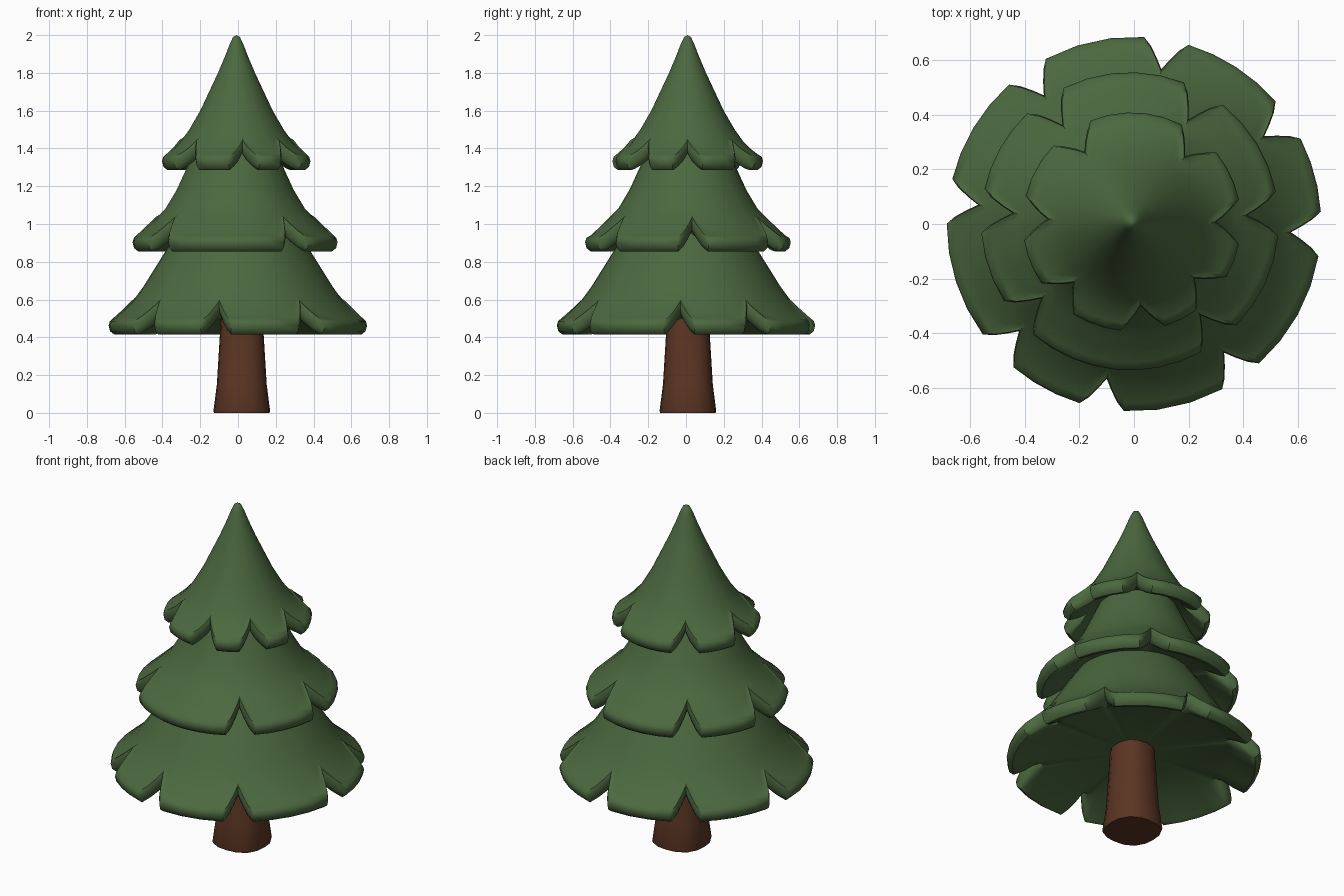
import bpy, bmesh
from math import sin, cos, pi, radians

cube = bpy.data.objects.get("Cube")
if cube:
    bpy.data.objects.remove(cube, do_unlink=True)


def make_material(name, rgb):
    mat = bpy.data.materials.new(name)
    mat.use_nodes = True
    mat.diffuse_color = (*rgb, 1)
    bsdf = mat.node_tree.nodes["Principled BSDF"]
    bsdf.inputs["Base Color"].default_value = (*rgb, 1)
    bsdf.inputs["Roughness"].default_value = 0.9
    return mat


leaf_green = make_material("leaf green", (0.072, 0.140, 0.050))
bark_brown = make_material("bark brown", (0.105, 0.036, 0.017))


def height_at(profile, r):
    """Height of the sloping needle surface at radius r."""
    for (r0, z0), (r1, z1) in zip(profile, profile[1:]):
        if r <= r1:
            return z0 + (z1 - z0) * (r - r0) / (r1 - r0)
    return profile[-1][1]


def loft(name, columns, top, bottom, mat, angle):
    """Join a closed ring of vertical columns into a capped, smooth solid."""
    bm = bmesh.new()
    grid = [[bm.verts.new(p) for p in col] for col in columns]
    tip, base = bm.verts.new(top), bm.verts.new(bottom)
    for a, b in zip(grid, grid[1:] + grid[:1]):
        bm.faces.new((tip, a[0], b[0]))
        bm.faces.new((base, b[-1], a[-1]))
        for i in range(len(a) - 1):
            bm.faces.new((a[i], a[i + 1], b[i + 1], b[i]))
    bmesh.ops.recalc_face_normals(bm, faces=bm.faces)
    mesh = bpy.data.meshes.new(name)
    bm.to_mesh(mesh)
    bm.free()
    obj = bpy.data.objects.new(name, mesh)
    bpy.context.collection.objects.link(obj)
    mesh.materials.append(mat)
    bpy.ops.object.select_all(action='DESELECT')
    obj.select_set(True)
    bpy.context.view_layer.objects.active = obj
    bpy.ops.object.shade_smooth_by_angle(angle=radians(angle))
    return obj


def rim_samples(notches, rim, notch_r):
    """(angle, rim radius) pairs: V-shaped notches with rounded lobes between."""
    half = 0.055 / rim
    corner = rim - 0.03
    steps = [(0, notch_r), (0.5, (notch_r + corner) / 2), (1, corner), (1.5, rim)]
    angles = sorted(radians(d) for d in notches)
    samples = []
    for a, b in zip(angles, angles[1:] + [angles[0] + 2 * pi]):
        samples += [(a + s * half, r) for s, r in steps]
        start, end = a + 1.5 * half, b - 1.5 * half
        count = max(2, round((end - start) / radians(9)))
        samples += [(start + (end - start) * i / count, rim) for i in range(1, count)]
        samples += [(b - s * half, r) for s, r in reversed(steps[1:])]
    return samples


def tier(name, profile, fixed, rim, notch_r, notches, inner, centre, tip_z):
    """One skirt of branches with a thick rounded rim and hollow underside."""
    cx, cy = centre
    inner_r, inner_z = inner
    columns = []
    for ang, r_end in rim_samples(notches, rim, notch_r):
        shoulder = r_end - 0.03
        last = profile[fixed - 1][0]
        rows = list(profile[:fixed])
        for t in (0.35, 0.7, 1):
            r = last + (shoulder - last) * t
            rows.append((r, height_at(profile, r)))
        z = rows[-1][1]
        rows += [(r_end - 0.007, z - 0.014), (r_end, z - 0.037),
                 (r_end - 0.008, z - 0.068), (r_end - 0.03, z - 0.085),
                 (r_end - 0.055, z - 0.078), (inner_r, inner_z)]
        columns.append([(cx + r * cos(ang), cy + r * sin(ang), h) for r, h in rows])
    return loft(name, columns, (cx, cy, tip_z), (cx, cy, inner_z), leaf_green, 50)


# Branch tiers
tier("lower_branches",
     [(.30, .98), (.375, .87), (.45, .75), (.50, .67), (.55, .60), (.60, .55), (.655, .50)],
     4, 0.685, 0.575, (80, 34, -3, -55, -100, -137, 173, 125),
     (0.51, 0.50), (0, 0), 1.0)
tier("middle_branches",
     [(.20, 1.42), (.255, 1.30), (.31, 1.18), (.37, 1.08), (.45, 1.0), (.515, .94)],
     4, 0.545, 0.43, (60, 3, -53, -139, 176, 125),
     (0.37, 0.95), (-0.015, 0.01), 1.45)
tier("upper_branches",
     [(.018, 1.99), (.035, 1.955), (.06, 1.89), (.098, 1.8), (.145, 1.7), (.192, 1.6),
      (.25, 1.5), (.30, 1.43), (.365, 1.37)],
     7, 0.4, 0.31, (51, 0, -42, -84, -134, 178, 124),
     (0.25, 1.385), (-0.008, 0.008), 2.0)

# Trunk: rounded square section that flares at the foot
trunk_rows = [(.105, .62), (.115, .43), (.132, .15), (.15, .01), (.147, 0)]
trunk_columns = []
for i in range(16):
    ang = 2 * pi * i / 16
    swell = 1 + 0.04 * (1 - cos(4 * ang))
    trunk_columns.append([(0.02 + r * swell * cos(ang), 0.01 + r * swell * sin(ang), z)
                          for r, z in trunk_rows])
loft("trunk", trunk_columns, (0.02, 0.01, .62), (0.02, 0.01, 0), bark_brown, 40)
